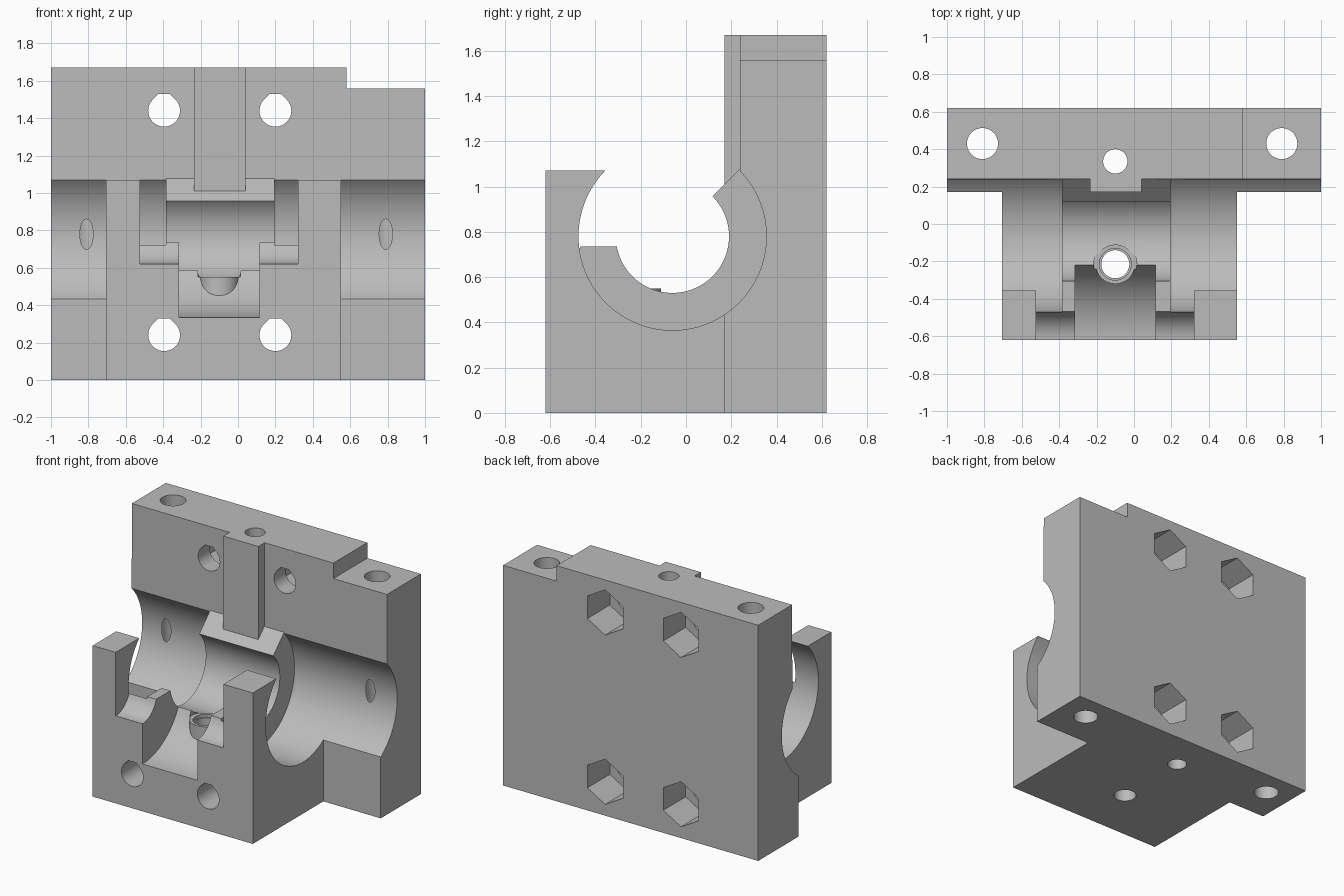
import bpy, bmesh
from math import sin, cos, radians
from mathutils import Vector

if "Cube" in bpy.data.objects:
    bpy.data.objects.remove(bpy.data.objects["Cube"])

BY, BZ = -0.06, 0.78          # bore axis
BORE, COLLAR = 0.415, 0.25    # bore and collar radii
HINGE = -0.62                 # y of the front pocket axis

grey = bpy.data.materials.new("machined_grey")
grey.use_nodes = True
colour = (0.5, 0.5, 0.5, 1)
grey.diffuse_color = colour
grey.node_tree.nodes["Principled BSDF"].inputs["Base Color"].default_value = colour


def arc(cu, cv, r, a, b, n):
    """Points on an arc from angle a to b in degrees."""
    steps = [radians(a + (b - a) * i / n) for i in range(n + 1)]
    return [(cu + r * cos(t), cv + r * sin(t)) for t in steps]


def circle(cu, cv, r, n=64, start=0):
    return arc(cu, cv, r, start, start + 360, n)[:-1]


def prism(name, pts, axis, lo, hi):
    """Extrude a 2D outline along an axis; x: (y,z), y: (x,z), z: (x,y)."""
    def place(u, v, w):
        return {"x": (w, u, v), "y": (u, w, v), "z": (u, v, w)}[axis]
    bm = bmesh.new()
    face = bm.faces.new([bm.verts.new(place(u, v, lo)) for u, v in pts])
    out = bmesh.ops.extrude_face_region(bm, geom=[face])["geom"]
    move = Vector(place(0, 0, hi - lo))
    bmesh.ops.translate(bm, vec=move, verts=[g for g in out if isinstance(g, bmesh.types.BMVert)])
    bmesh.ops.recalc_face_normals(bm, faces=bm.faces)
    mesh = bpy.data.meshes.new(name)
    bm.to_mesh(mesh)
    bm.free()
    ob = bpy.data.objects.new(name, mesh)
    bpy.context.collection.objects.link(ob)
    mesh.materials.append(grey)
    return ob


def box(name, x, y, z):
    return prism(name, [(x[0], y[0]), (x[1], y[0]), (x[1], y[1]), (x[0], y[1])], "z", *z)


def combine(tool, operation="DIFFERENCE"):
    """Apply a boolean to the body and discard the tool."""
    mod = body.modifiers.new("combine", "BOOLEAN")
    mod.operation, mod.solver, mod.object = operation, "EXACT", tool
    bpy.context.view_layer.objects.active = body
    bpy.ops.object.modifier_apply(modifier=mod.name)
    bpy.data.objects.remove(tool)


# Body: back slab, bore cradle and front wall in one side outline
outline = [(0.62, 0), (0.62, 1.67), (0.24, 1.67)]
outline += arc(BY, BZ, BORE, 44.2, -224.4, 96) + [(-0.62, 1.07), (-0.62, 0)]
body = prism("bearing_block", outline, "x", -1, 1)

# Ends reduced to the slab, and the stepped top corner
combine(box("end_cut", (-1.2, -0.705), (-1, 0.17), (-0.2, 1.3)))
combine(box("end_cut", (0.55, 1.2), (-1, 0.17), (-0.2, 1.3)))
combine(box("corner_cut", (0.58, 1.2), (0, 1), (1.56, 2)))

# Inner collar and the vertical rib above it
collar = arc(BY, BZ, BORE + 0.01, 45, -185, 96) + arc(BY, BZ, COLLAR, -185, 45, 96)
combine(prism("collar", collar, "x", -0.385, 0.195), "UNION")
rib = [(0.17, 1.0), (0.17, 1.67), (0.3, 1.67), (0.3, 1.07), (0.24, 1.07)]
combine(prism("rib", rib, "x", -0.235, 0.04), "UNION")

# Front wall notch with rounded floor, then the deeper round slot
combine(box("notch", (-0.525, 0.32), (-1, -0.25), (0.735, 1.4)))
combine(prism("notch_floor", circle(HINGE, BZ, 0.16), "x", -0.525, 0.32))
combine(prism("slot", circle(HINGE, BZ, 0.445, 96), "x", -0.315, 0.115))

# Oiling tube rising through the cradle floor
combine(prism("tube_clearance", circle(-0.1, -0.215, 0.115), "z", 0.55, 0.75))
combine(prism("tube", circle(-0.1, -0.215, 0.105), "z", 0.2, 0.55), "UNION")
combine(prism("tube_rim", circle(-0.1, -0.215, 0.085), "z", 0.53, 0.6))

# Vertical holes
for x, y, r in ((-0.1, -0.215, 0.075), (-0.1, 0.335, 0.065), (-0.81, 0.43, 0.083), (0.79, 0.43, 0.083)):
    combine(prism("vertical_hole", circle(x, y, r), "z", -0.2, 2))

# Bolt holes with flattened crowns and hexagonal nut pockets at the back
for x in (-0.395, 0.2):
    for z in (0.24, 1.44):
        shape = arc(x, z, 0.085, 135, 405, 36) + [(x + 0.03, z + 0.09), (x - 0.03, z + 0.09)]
        combine(prism("bolt_hole", shape, "y", -1, 1))
        combine(prism("nut_pocket", circle(x, z, 0.16, 6, 90), "y", 0.37, 1))

# Smooth curves, sharp edges
bpy.ops.object.select_all(action="DESELECT")
body.select_set(True)
bpy.context.view_layer.objects.active = body
bpy.ops.object.shade_smooth_by_angle(angle=radians(25))
